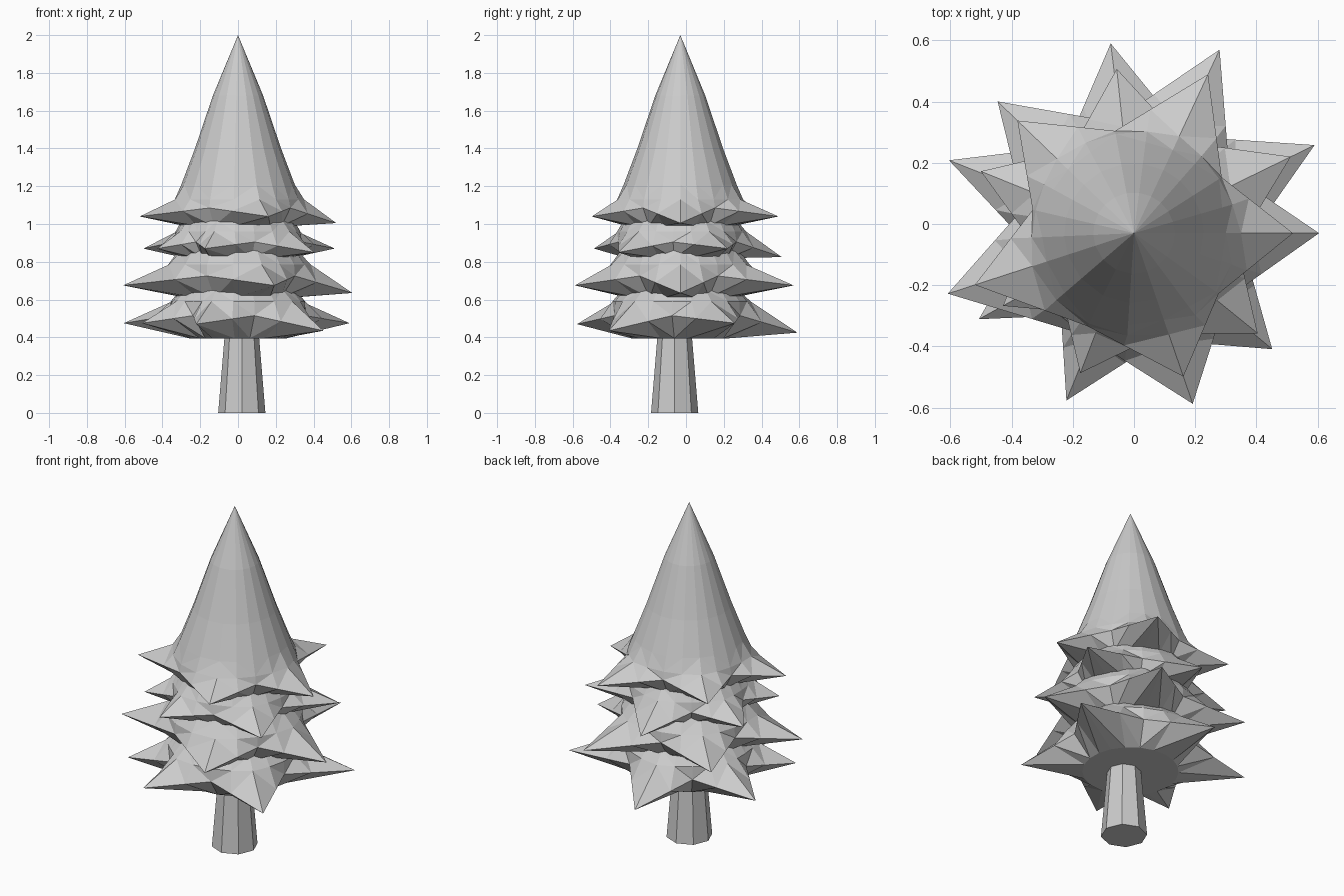
import bpy
from math import cos, sin, radians

if "Cube" in bpy.data.objects:
    bpy.data.objects.remove(bpy.data.objects["Cube"])

# foliage axis
AX, AY = 0.0, -0.03


def make(name, rings):
    """Skin a stack of equal-length rings, with n-gon caps or a point at the ends."""
    verts, faces, ids = [], [], []
    for ring in rings:
        ids.append(list(range(len(verts), len(verts) + len(ring))))
        verts += ring
    for a, b in zip(ids, ids[1:]):
        n = len(a)
        for i in range(n):
            j = (i + 1) % n
            if len(b) == 1:
                faces.append((a[i], a[j], b[0]))
            elif i % 4 < 2:                      # diagonals mirror about each bough
                faces += [(a[i], a[j], b[i]), (a[j], b[j], b[i])]
            else:
                faces += [(a[i], a[j], b[j]), (a[i], b[j], b[i])]
    faces.append(ids[0][::-1])
    if len(ids[-1]) > 1:
        faces.append(ids[-1])
    me = bpy.data.meshes.new(name)
    me.from_pydata(verts, [], faces)
    me.update()
    ob = bpy.data.objects.new(name, me)
    bpy.context.collection.objects.link(ob)
    return ob


def polar(r, deg, z, cx=AX, cy=AY):
    return (cx + r * cos(radians(deg)), cy + r * sin(radians(deg)), z)


def mix(a, b, t=0.5):
    return tuple(p + (q - p) * t for p, q in zip(a, b))


def tier(name, bottom, tips, valley, shoulder, upper):
    """Star-shaped tier: underside, spiky rim, shoulder ring, then rings above.
    tips holds (angle, radius, height); valley and shoulder hold (radius, height)."""
    rim, dirs = [], []
    for i, (a, r, z) in enumerate(tips):
        a2, r2, z2 = tips[(i + 1) % len(tips)]
        if a2 < a:
            a2 += 360
        mid = (a + a2) / 2
        tip, val, nxt = polar(r, a, z), polar(valley[0], mid, valley[1]), polar(r2, a2, z2)
        rim += [tip, mix(tip, val, 0.62), val, mix(val, nxt, 0.38)]
        dirs += [a, (a + mid) / 2, mid, (mid + a2) / 2]
    under = [polar(bottom[0], d, bottom[1]) for d in dirs]
    grow = [0.015, 0.0, -0.005, 0.0]             # ridges stand a little proud
    top = [polar(shoulder[0] + grow[i % 4], d, shoulder[1]) for i, d in enumerate(dirs)]
    rings = [under, rim, top]
    for r, z in upper:
        rings.append([polar(r, d, z) for d in dirs] if r > 0 else [(AX, AY, z)])
    return make(name, rings)


# trunk
make("trunk", [[polar(r, i * 45, z, 0.02, -0.06) for i in range(8)]
               for r, z in ((0.125, 0), (0.09, 0.42), (0.085, 0.5))])

# foliage tiers, lowest first; bough directions alternate between tiers
tier("foliage_tier_1", (0.26, 0.395),
     [(26, 0.657, 0.475), (97, 0.625, 0.425), (158.5, 0.65, 0.475),
      (209, 0.58, 0.475), (248, 0.59, 0.47), (320, 0.59, 0.435)],
     (0.36, 0.515), (0.36, 0.59), [(0.31, 0.65), (0.24, 0.68)])
tier("foliage_tier_2", (0.28, 0.61),
     [(0, 0.605, 0.635), (65, 0.662, 0.675), (136, 0.62, 0.675),
      (198, 0.64, 0.675), (289, 0.59, 0.675)],
     (0.37, 0.725), (0.37, 0.785), [(0.315, 0.86), (0.25, 0.885)])
tier("foliage_tier_3", (0.285, 0.82),
     [(26, 0.57, 0.87), (96, 0.54, 0.825), (158, 0.54, 0.87),
      (209, 0.49, 0.87), (249, 0.49, 0.87), (321, 0.52, 0.85)],
     (0.34, 0.905), (0.335, 0.96), [(0.30, 1.02), (0.24, 1.04)])

# top tier running up into the pointed crown
tier("crown", (0.285, 0.99),
     [(0, 0.52, 1.005), (65, 0.573, 1.04), (136, 0.53, 1.04),
      (198, 0.547, 1.04), (289, 0.496, 1.04)],
     (0.34, 1.085), (0.335, 1.13), [(0.30, 1.21), (0.228, 1.4), (0.133, 1.68), (0, 2.0)])
